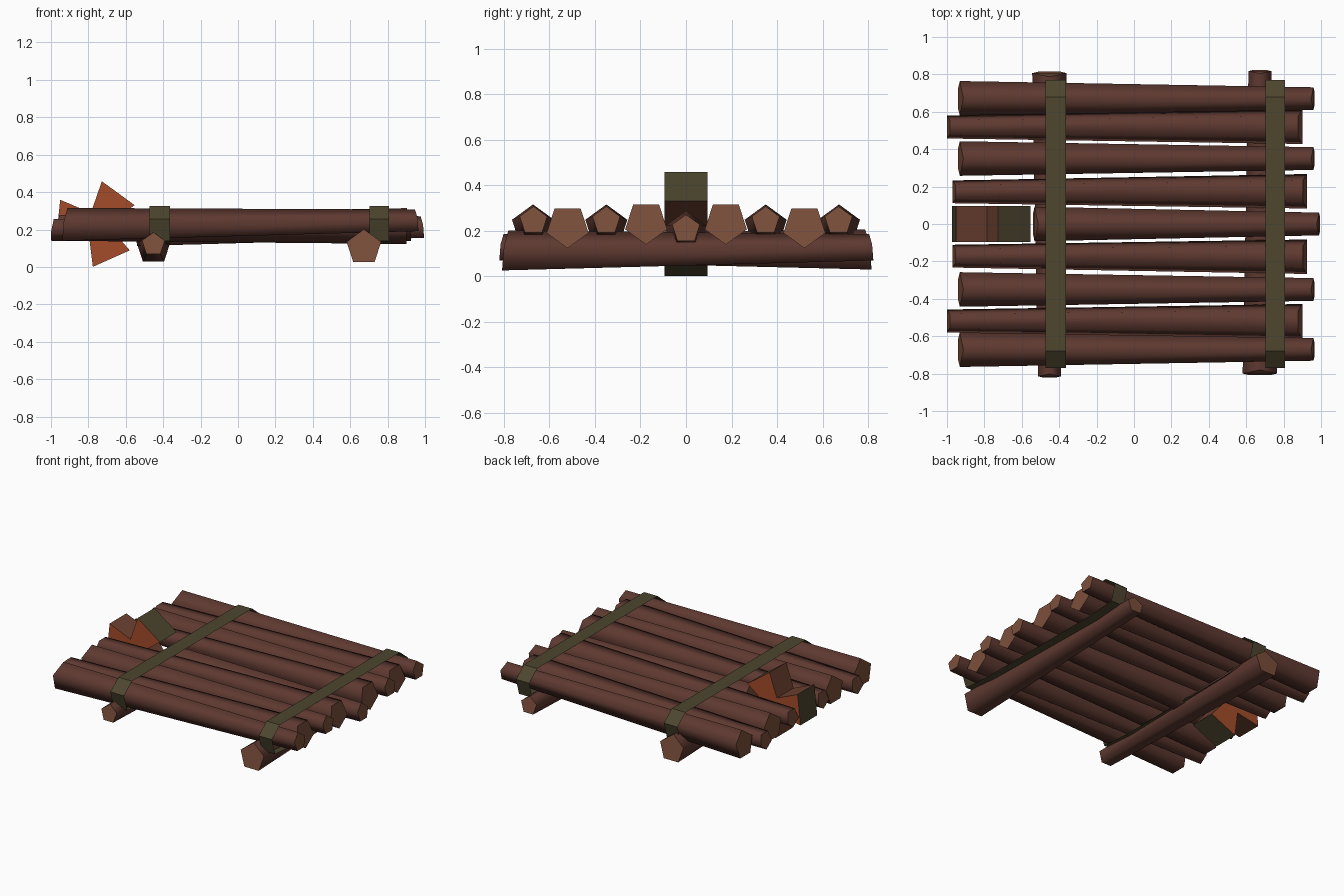
import bpy, bmesh, math
from mathutils import Vector

if "Cube" in bpy.data.objects:
    bpy.data.objects.remove(bpy.data.objects["Cube"])


def material(name, rgb):
    m = bpy.data.materials.new(name)
    m.diffuse_color = (*rgb, 1)
    m.use_nodes = True
    m.node_tree.nodes["Principled BSDF"].inputs["Base Color"].default_value = m.diffuse_color
    return m


BARK = material("dark bark", (0.112, 0.041, 0.030))
WOOD = material("cut wood", (0.200, 0.078, 0.044))
STRAP = material("olive strap", (0.074, 0.061, 0.028))
RUST = material("rust orange", (0.370, 0.072, 0.022))
BROWN = material("rust brown", (0.150, 0.052, 0.030))

BIG, SMALL = 0.097, 0.064  # log end radii


def finish(bm, name, mats):
    me = bpy.data.meshes.new(name)
    bm.to_mesh(me)
    bm.free()
    for m in mats:
        me.materials.append(m)
    ob = bpy.data.objects.new(name, me)
    bpy.context.collection.objects.link(ob)
    return ob


def log(name, big_end, small_end, apex_up=True):
    """Tapered five-sided log with slightly tilted cut ends."""
    a, b = Vector(big_end), Vector(small_end)
    axis = (b - a).normalized()
    side = axis.cross(Vector((0, 0, 1))).normalized()
    start = math.pi / 2 if apex_up else -math.pi / 2
    bm = bmesh.new()
    rings = []
    for centre, r, inward in ((a, BIG, 1), (b, SMALL, -1)):
        ring = []
        for i in range(5):
            t = start + i * math.tau / 5
            lean = 0.028 * max(0, math.sin(t)) * inward * r / BIG
            ring.append(bm.verts.new(centre + side * r * math.cos(t)
                                     + Vector((0, 0, r * math.sin(t)))
                                     + axis * lean))
        rings.append(ring)
    for i in range(5):
        j = (i + 1) % 5
        f = bm.faces.new((rings[0][i], rings[0][j], rings[1][j], rings[1][i]))
        f.smooth = True
    for ring in rings:
        cap = bm.faces.new(ring)
        cap.material_index = 1
        for e in cap.edges:
            e.smooth = False
    bmesh.ops.recalc_face_normals(bm, faces=bm.faces)
    return finish(bm, name, (BARK, WOOD))


# Deck logs, mirrored about the centre line, alternating direction
for s, label in ((1, "back"), (-1, "front")):
    log(label + "_outer_log", (-0.94, 0.672 * s, 0.218), (0.965, 0.67 * s, 0.243))
    log(label + "_second_log", (0.90, 0.52 * s, 0.220), (-1.0, 0.518 * s, 0.204), False)
    log(label + "_third_log", (-0.94, 0.350 * s, 0.218), (0.965, 0.35 * s, 0.243))
    log(label + "_inner_log", (0.925, 0.175 * s, 0.236), (-0.97, 0.172 * s, 0.225), False)
log("short_centre_log", (-0.54, 0, 0.19), (0.995, 0, 0.207))

# Cross beams underneath
log("left_cross_beam", (-0.452, 0.815, 0.108), (-0.452, -0.82, 0.121))
log("right_cross_beam", (0.673, -0.808, 0.104), (0.673, 0.823, 0.121))


def strap(name, x0, x1):
    """Thin closed band wrapped round the deck logs."""
    half = [(0.0, 0.326), (0.68, 0.326), (0.77, 0.255), (0.735, 0.138), (0.5, 0.122)]
    loop = half + [(-y, z) for y, z in reversed(half[1:])]
    bm = bmesh.new()
    rows = [[bm.verts.new((x, y, z)) for y, z in loop] for x in (x0, x1)]
    n = len(loop)
    for i in range(n):
        j = (i + 1) % n
        bm.faces.new((rows[0][i], rows[1][i], rows[1][j], rows[0][j]))
    bm.normal_update()
    if bm.faces[:][0].normal.z < 0:
        bmesh.ops.reverse_faces(bm, faces=bm.faces[:])
    return finish(bm, name, (STRAP,))


strap("left_strap", -0.472, -0.364)
strap("right_strap", 0.703, 0.808)

# Three-bladed paddle wheel at the stern: flared blades on a narrow hub
bm = bmesh.new()
outline = []
for k in range(3):
    mid = 54 + 120 * k
    for deg, r in ((mid - 28, 0.23), (mid + 28, 0.23), (mid + 60, 0.065)):
        t = math.radians(deg)
        outline.append((-0.76 + r * math.cos(t), 0.23 + r * math.sin(t)))
front = [bm.verts.new((x, -0.095, z)) for x, z in outline]
back = [bm.verts.new((x, 0.095, z)) for x, z in outline]
for i in range(9):
    j = (i + 1) % 9
    f = bm.faces.new((front[i], back[i], back[j], front[j]))
    f.material_index = 1 if i % 3 == 0 else 2  # blade tips olive, flanks brown
for ring in (front, back):
    bm.faces.new((ring[2], ring[5], ring[8]))
    for k in range(3):
        bm.faces.new((ring[3 * k - 1], ring[3 * k], ring[3 * k + 1], ring[3 * k + 2]))
bmesh.ops.recalc_face_normals(bm, faces=bm.faces)
finish(bm, "paddle_wheel", (RUST, STRAP, BROWN))
